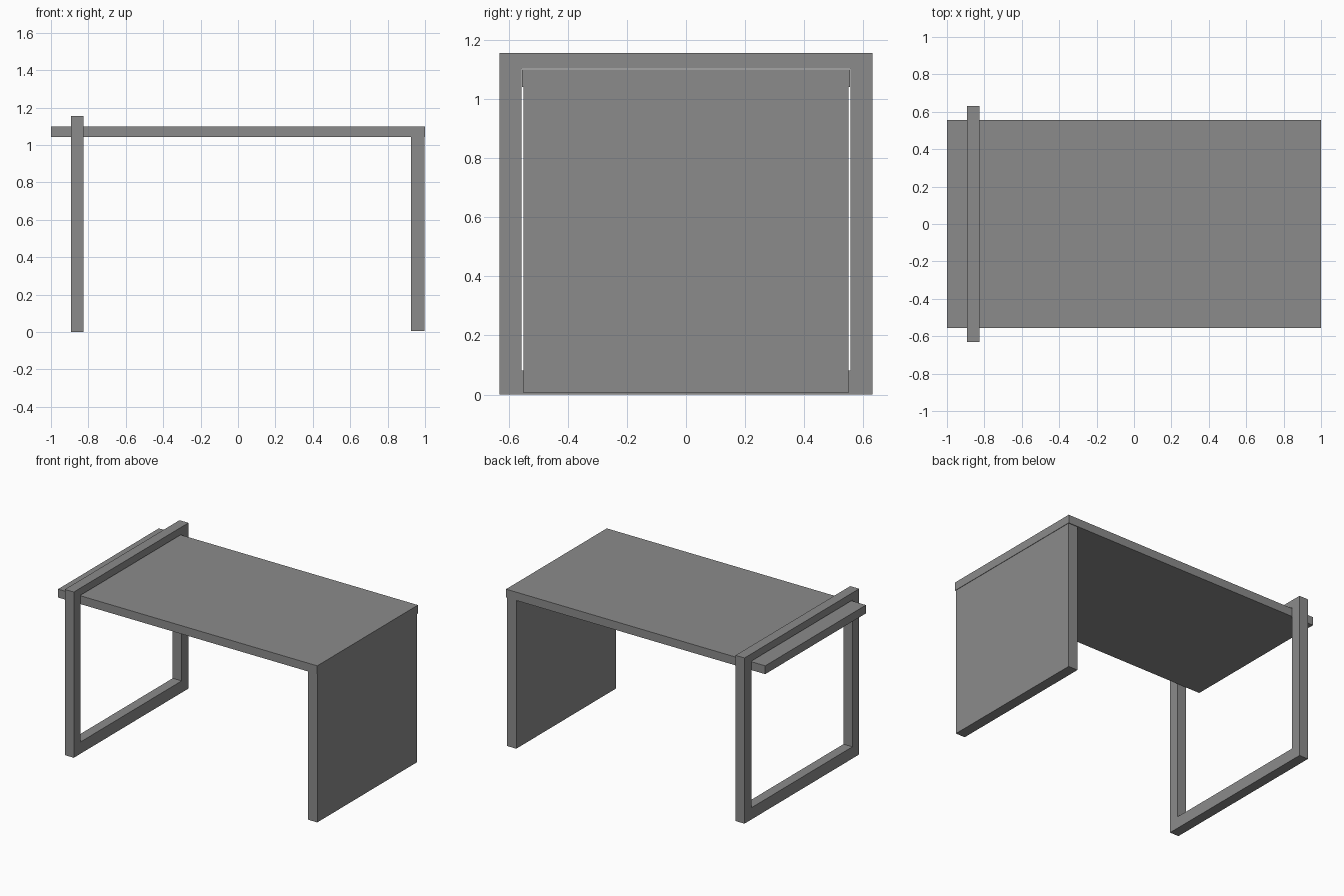
import bpy
import bmesh

cube = bpy.data.objects.get("Cube")
if cube:
    bpy.data.objects.remove(cube, do_unlink=True)

grey = bpy.data.materials.new("plain grey")
grey.use_nodes = True
colour = (0.26, 0.26, 0.26, 1)
grey.diffuse_color = colour
grey.node_tree.nodes["Principled BSDF"].inputs["Base Color"].default_value = colour


def add_object(name, bm):
    bmesh.ops.recalc_face_normals(bm, faces=bm.faces)
    mesh = bpy.data.meshes.new(name)
    bm.to_mesh(mesh)
    bm.free()
    mesh.materials.append(grey)
    obj = bpy.data.objects.new(name, mesh)
    bpy.context.collection.objects.link(obj)


def add_box(name, x, y, z):
    bm = bmesh.new()
    bmesh.ops.create_cube(bm, size=1)
    for v in bm.verts:
        v.co = [lo + (c + 0.5) * (hi - lo) for c, (lo, hi) in zip(v.co, (x, y, z))]
    add_object(name, bm)


def add_frame(name, x, outer, inner):
    # Rectangular ring in the y-z plane, extruded along x
    bm = bmesh.new()
    loops = []
    for half, low, high in (outer, inner):
        corners = ((-half, low), (half, low), (half, high), (-half, high))
        loops.append([bm.verts.new((x[0], y, z)) for y, z in corners])
    out, inn = loops
    for i in range(4):
        j = (i + 1) % 4
        bm.faces.new((out[i], out[j], inn[j], inn[i]))
    ring = bmesh.ops.extrude_face_region(bm, geom=bm.faces[:], use_keep_orig=True)
    moved = [g for g in ring["geom"] if isinstance(g, bmesh.types.BMVert)]
    bmesh.ops.translate(bm, verts=moved, vec=(x[1] - x[0], 0, 0))
    add_object(name, bm)


# Desk top, solid end panel and the open loop leg it passes through
add_box("desk_top", (-1, 1), (-0.555, 0.555), (1.042, 1.1))
add_box("end_panel", (0.925, 0.997), (-0.55, 0.55), (0.005, 1.042))
add_frame("loop_leg", (-0.894, -0.825), (0.632, 0, 1.156), (0.557, 0.082, 1.105))
